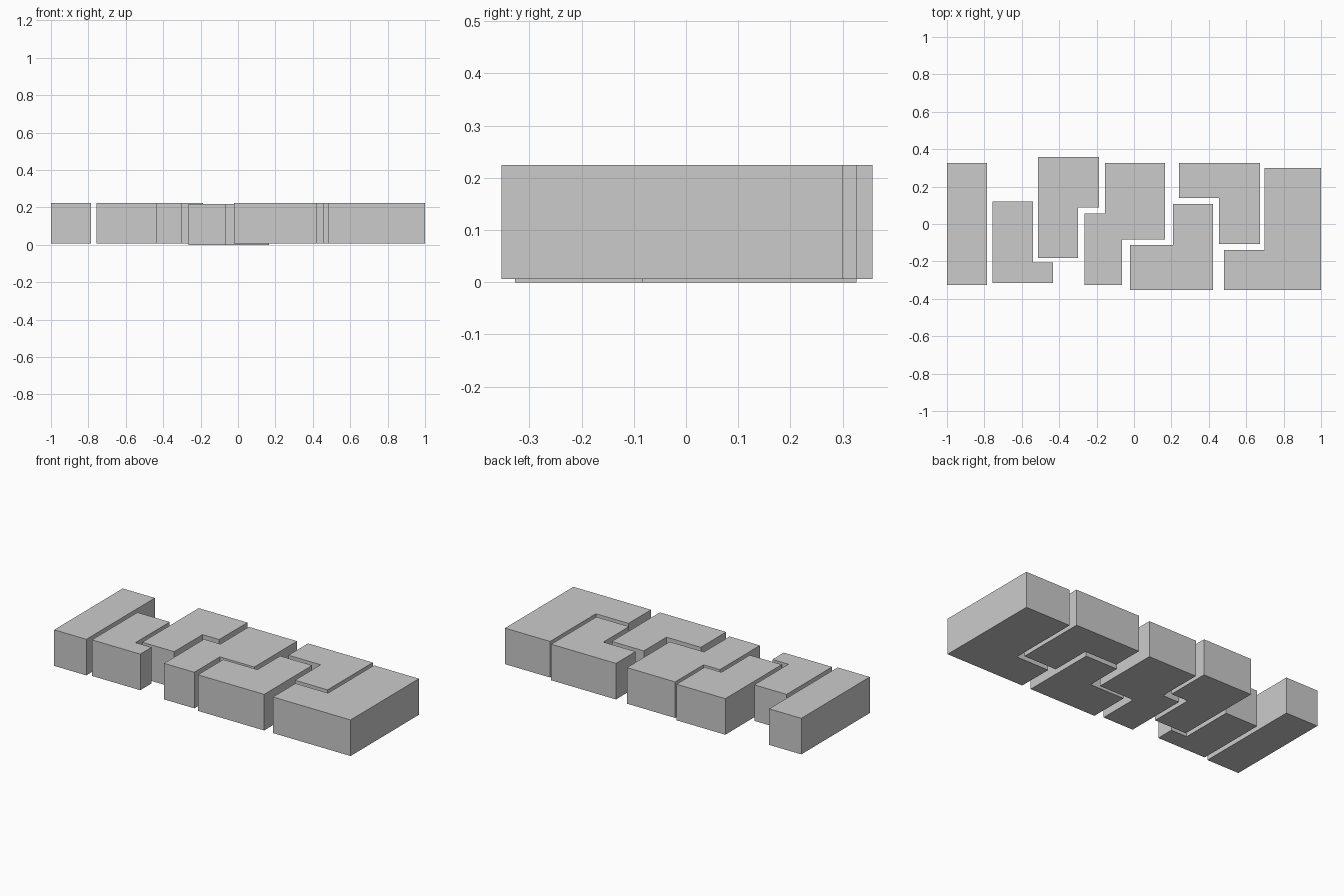
import bpy, bmesh

if "Cube" in bpy.data.objects:
    bpy.data.objects.remove(bpy.data.objects["Cube"])

HEIGHT = 0.218
LIFT = 0.006


def block(name, outline, z=LIFT):
    """Extrude a flat outline straight up into a closed block."""
    bm = bmesh.new()
    face = bm.faces.new([bm.verts.new((x, y, z)) for x, y in outline])
    top = bmesh.ops.extrude_face_region(bm, geom=[face])["geom"]
    bmesh.ops.translate(bm, vec=(0, 0, HEIGHT),
                        verts=[v for v in top if isinstance(v, bmesh.types.BMVert)])
    bmesh.ops.recalc_face_normals(bm, faces=bm.faces)
    mesh = bpy.data.meshes.new(name)
    bm.to_mesh(mesh)
    bm.free()
    bpy.context.collection.objects.link(bpy.data.objects.new(name, mesh))


def corner(x0, y0, x1, y1, x2, y2):
    """L outline: outer corner (x0, y0), inner corner (x1, y1), far ends (x2, y2)."""
    return [(x0, y0), (x2, y0), (x2, y1), (x1, y1), (x1, y2), (x0, y2)]


# Straight bar at the left end
block("end_bar", [(-1, -0.327), (-0.785, -0.327), (-0.785, 0.327), (-1, 0.327)])

# Interlocking L-shaped blocks, left to right
block("left_foot_block", corner(-0.756, -0.315, -0.540, -0.207, -0.433, 0.119))
block("left_hook_block", corner(-0.513, 0.357, -0.299, 0.088, -0.187, -0.182))
block("right_foot_block", corner(0.422, -0.353, 0.208, -0.111, -0.021, 0.106))
block("right_hook_block", corner(0.673, 0.326, 0.455, 0.139, 0.240, -0.106))
block("end_corner_block", corner(1.0, -0.353, 0.699, -0.138, 0.481, 0.300))

# Stepped middle block, sitting slightly lower than the rest
block("middle_step_block", [
    (-0.265, -0.327), (-0.063, -0.327), (-0.063, -0.083), (0.167, -0.083),
    (0.167, 0.326), (-0.156, 0.326), (-0.156, 0.055), (-0.265, 0.055)], z=0)
